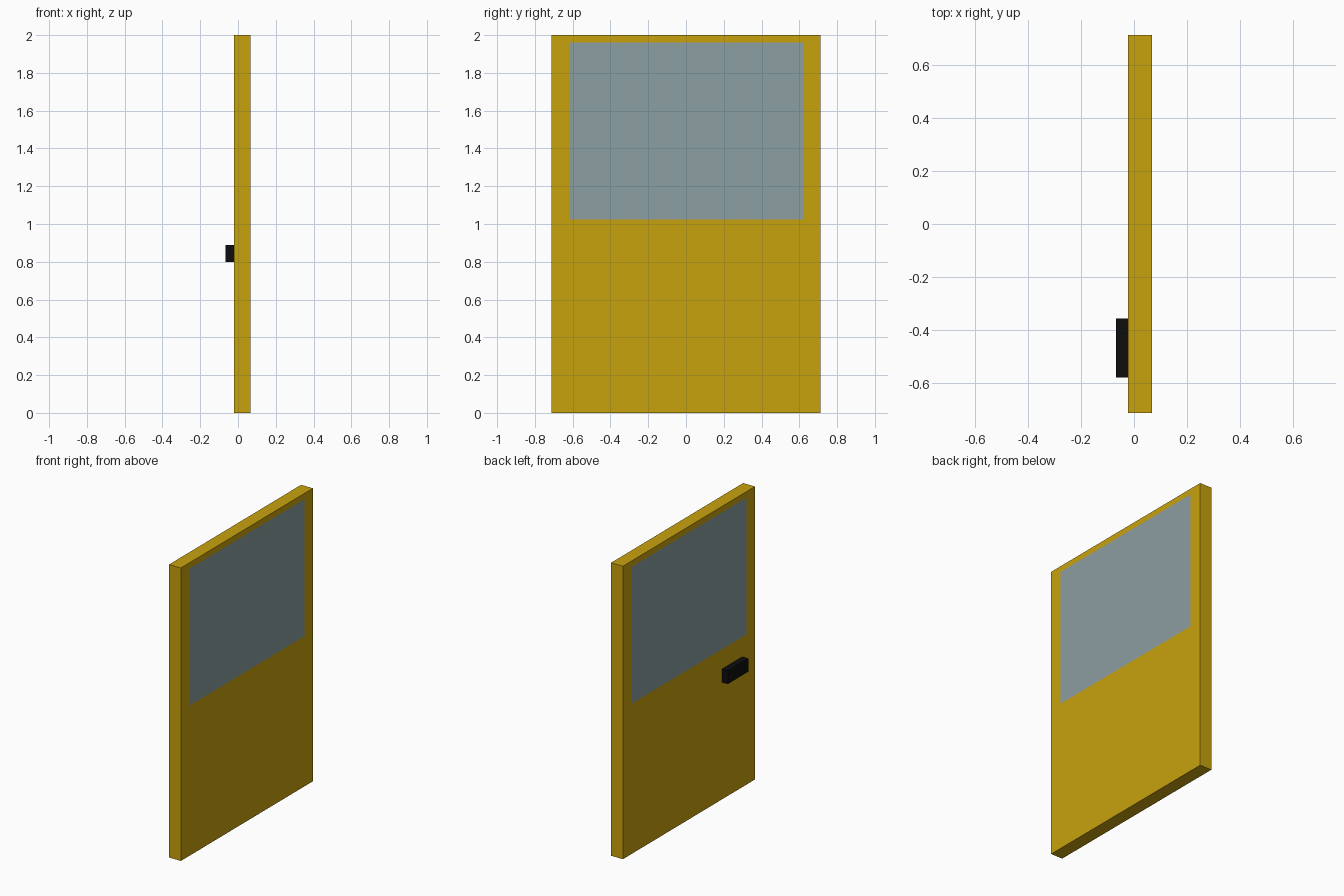
import bpy
import bmesh
from mathutils import Vector

cube = bpy.data.objects.get("Cube")
if cube:
    bpy.data.objects.remove(cube, do_unlink=True)


def material(name, color):
    mat = bpy.data.materials.new(name)
    mat.use_nodes = True
    mat.diffuse_color = (*color, 1)
    mat.node_tree.nodes["Principled BSDF"].inputs["Base Color"].default_value = (*color, 1)
    return mat


def box(low, high):
    low, high = Vector(low), Vector(high)
    bm = bmesh.new()
    bmesh.ops.create_cube(bm, size=1)
    bmesh.ops.scale(bm, vec=high - low, verts=bm.verts)
    bmesh.ops.translate(bm, vec=(low + high) / 2, verts=bm.verts)
    return bm


def finish(bm, name, *mats):
    mesh = bpy.data.meshes.new(name)
    bm.to_mesh(mesh)
    bm.free()
    for mat in mats:
        mesh.materials.append(mat)
    obj = bpy.data.objects.new(name, mesh)
    bpy.context.collection.objects.link(obj)
    return obj


yellow = material("yellow paint", (0.58, 0.36, 0.004))
glass = material("grey blue glass", (0.265, 0.342, 0.361))
black = material("black plastic", (0.004, 0.004, 0.004))

# Door slab, cut along the window borders
SIDE, SILL, HEAD = 0.62, 1.025, 1.96
door = box((-0.022, -0.712, 0), (0.067, 0.712, 2))
for point, normal in (((0, -SIDE, 0), (0, 1, 0)), ((0, SIDE, 0), (0, 1, 0)),
                      ((0, 0, SILL), (0, 0, 1)), ((0, 0, HEAD), (0, 0, 1))):
    geom = door.verts[:] + door.edges[:] + door.faces[:]
    bmesh.ops.bisect_plane(door, geom=geom, plane_co=point, plane_no=normal)

# Flush window panes on both broad faces
for face in door.faces:
    c = face.calc_center_median()
    if abs(face.normal.x) > 0.9 and abs(c.y) < SIDE and SILL < c.z < HEAD:
        face.material_index = 1
finish(door, "door_panel", yellow, glass)

# Handle block on the outer face
finish(box((-0.067, -0.577, 0.80), (-0.022, -0.355, 0.89)), "door_handle", black)
